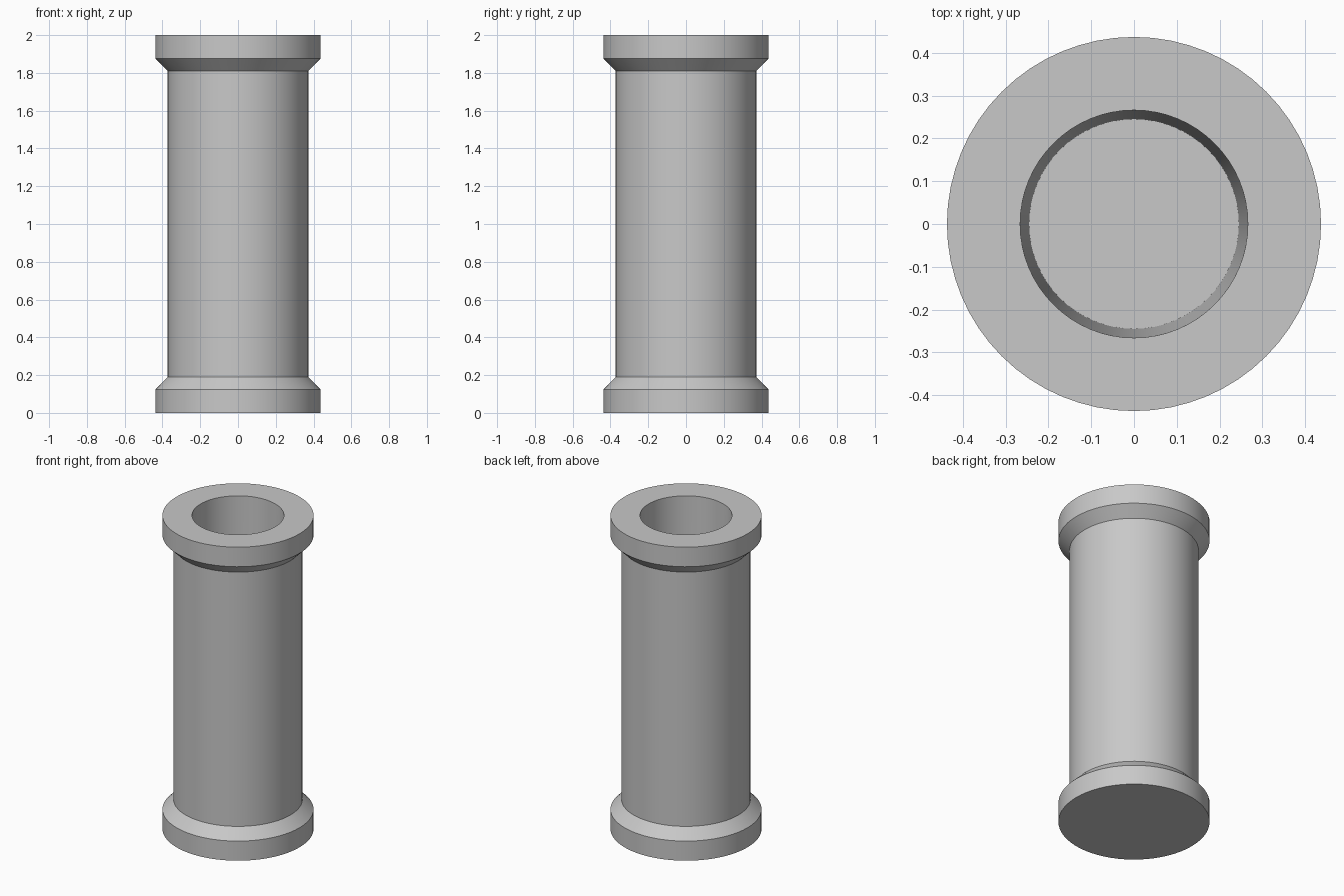
import bpy
import bmesh
import math

cube = bpy.data.objects.get("Cube")
if cube:
    bpy.data.objects.remove(cube, do_unlink=True)

SEGMENTS = 64

grey = bpy.data.materials.new("light_grey")
grey.use_nodes = True
colour = (0.58, 0.58, 0.58, 1)
grey.diffuse_color = colour
grey.node_tree.nodes["Principled BSDF"].inputs["Base Color"].default_value = colour


def lathe(name, profile):
    """Revolve (radius, height) points around z."""
    bm = bmesh.new()
    verts = [bm.verts.new((r, 0, z)) for r, z in profile]
    edges = [bm.edges.new(pair) for pair in zip(verts, verts[1:])]
    bmesh.ops.spin(bm, geom=verts + edges, cent=(0, 0, 0), axis=(0, 0, 1),
                   angle=math.tau, steps=SEGMENTS, use_duplicate=False)
    bmesh.ops.remove_doubles(bm, verts=bm.verts, dist=0.0001)
    bmesh.ops.recalc_face_normals(bm, faces=bm.faces)
    mesh = bpy.data.meshes.new(name)
    bm.to_mesh(mesh)
    bm.free()
    mesh.materials.append(grey)
    obj = bpy.data.objects.new(name, mesh)
    bpy.context.collection.objects.link(obj)
    return obj


# Flanged sleeve: closed base, chamfered collars, slightly tapered blind bore
collar, body = 0.437, 0.373
outer_half = [(collar, 0), (collar, 0.125), (body, 0.189)]
outer = outer_half + [(r, 2 - z) for r, z in reversed(outer_half)]
bore = [(0.266, 2), (0.245, 0.13), (0, 0.13)]
sleeve = lathe("flanged_sleeve", [(0, 0)] + outer + bore)

bpy.ops.object.select_all(action="DESELECT")
sleeve.select_set(True)
bpy.context.view_layer.objects.active = sleeve
bpy.ops.object.shade_smooth_by_angle(angle=math.radians(30))
